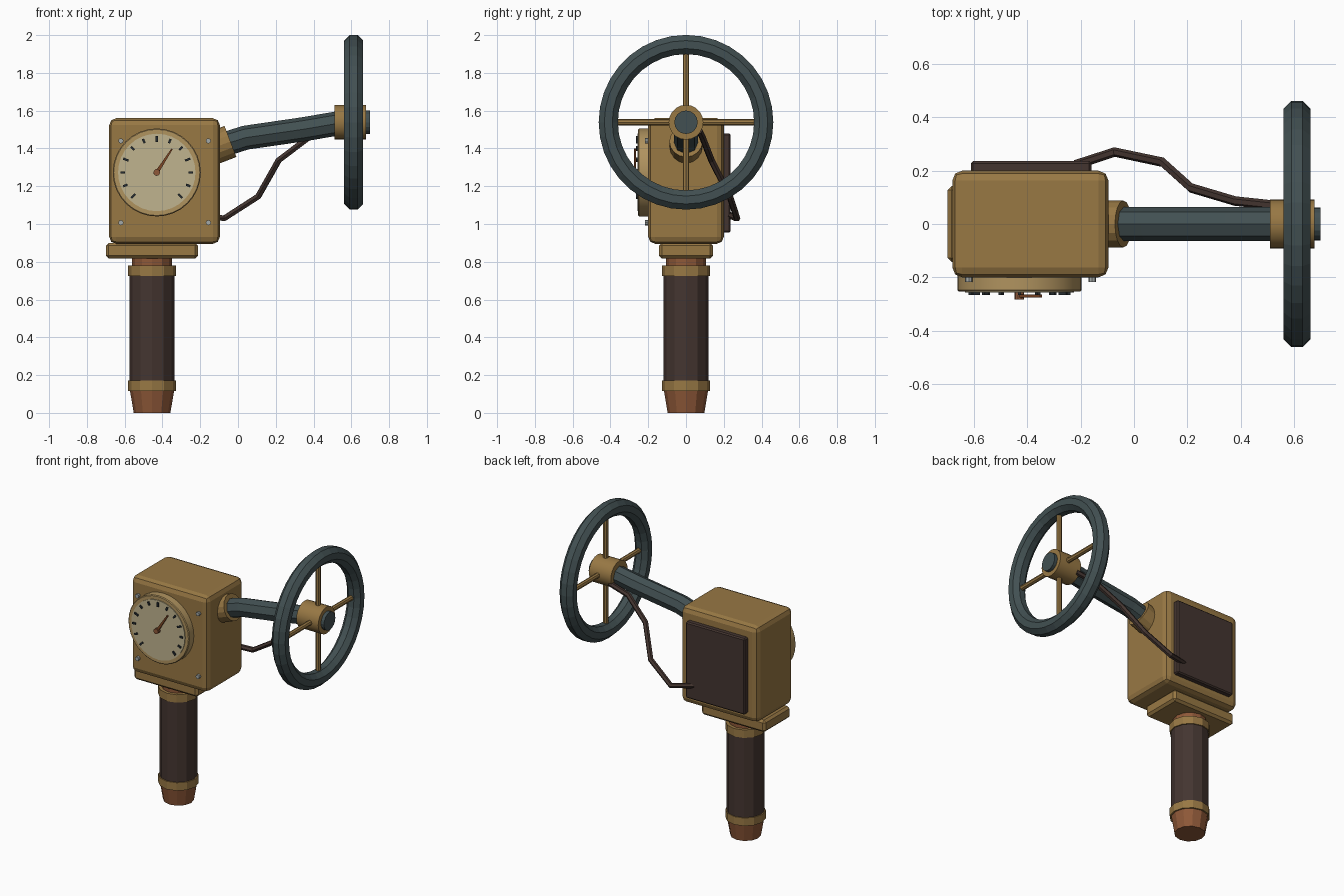
import bpy, bmesh, math
from mathutils import Vector, Matrix

if "Cube" in bpy.data.objects:
    bpy.data.objects.remove(bpy.data.objects["Cube"])


def material(name, rgb):
    m = bpy.data.materials.new(name)
    m.diffuse_color = (*rgb, 1)
    m.use_nodes = True
    m.node_tree.nodes["Principled BSDF"].inputs["Base Color"].default_value = m.diffuse_color
    return m


def srgb(r, g, b):
    return [((c / 255 + 0.055) / 1.055) ** 2.4 for c in (r, g, b)]


BRASS = material("brass", srgb(152, 120, 68))
PALE_BRASS = material("pale_brass", srgb(176, 147, 95))
IVORY = material("ivory", srgb(192, 180, 143))
STEEL = material("dark_steel", srgb(66, 80, 82))
LEATHER = material("dark_leather", srgb(68, 53, 48))
COPPER = material("copper", srgb(142, 88, 56))
SILVER = material("silver", srgb(165, 170, 168))
INK = material("ink", srgb(38, 45, 50))
RUST = material("needle_brown", srgb(125, 70, 36))


def finish(name, bm, mat, smooth=False):
    bmesh.ops.recalc_face_normals(bm, faces=bm.faces)
    mesh = bpy.data.meshes.new(name)
    bm.to_mesh(mesh)
    bm.free()
    mesh.materials.append(mat)
    ob = bpy.data.objects.new(name, mesh)
    bpy.context.collection.objects.link(ob)
    if smooth:
        bpy.ops.object.select_all(action='DESELECT')
        bpy.context.view_layer.objects.active = ob
        ob.select_set(True)
        bpy.ops.object.shade_smooth_by_angle(angle=math.radians(28))
    return ob


def lathe(name, profile, base, axis, mat, segs=12, closed=False, smooth=False):
    """Turn (radius, height) points about an axis that starts at base."""
    bm = bmesh.new()
    rings = []
    for r, h in profile:
        rings.append([bm.verts.new((r * math.cos(math.tau * i / segs),
                                    r * math.sin(math.tau * i / segs), h))
                      for i in range(segs)])
    pairs = list(zip(rings, rings[1:]))
    if closed:
        pairs.append((rings[-1], rings[0]))
    else:
        bm.faces.new(rings[0])
        bm.faces.new(rings[-1])
    for a, b in pairs:
        for i in range(segs):
            j = (i + 1) % segs
            bm.faces.new((a[i], a[j], b[j], b[i]))
    turn = Vector((0, 0, 1)).rotation_difference(Vector(axis)).to_matrix().to_4x4()
    bm.transform(Matrix.Translation(base) @ turn)
    return finish(name, bm, mat, smooth)


def box(name, lo, hi, mat, bevel=0.0, segs=2):
    lo, hi = Vector(lo), Vector(hi)
    bm = bmesh.new()
    bmesh.ops.create_cube(bm, size=1)
    bm.transform(Matrix.Translation((lo + hi) / 2) @ Matrix.Diagonal((*(hi - lo), 1)))
    if bevel:
        bmesh.ops.bevel(bm, geom=bm.edges[:], offset=bevel, segments=segs,
                        profile=0.5, affect='EDGES')
    return finish(name, bm, mat)


def tube(name, points, radius, mat, res):
    cu = bpy.data.curves.new(name, 'CURVE')
    cu.dimensions = '3D'
    cu.bevel_depth = radius
    cu.bevel_resolution = res
    cu.use_fill_caps = True
    sp = cu.splines.new('POLY')
    sp.points.add(len(points) - 1)
    for p, co in zip(sp.points, points):
        p.co = (*co, 1)
    sp.use_smooth = False
    cu.materials.append(mat)
    ob = bpy.data.objects.new(name, cu)
    bpy.context.collection.objects.link(ob)
    return ob


UP, RIGHT, FRONT = (0, 0, 1), (1, 0, 0), (0, -1, 0)

# Handle: copper tip, leather grip, brass collars, copper neck
GX = -0.455
lathe("handle_tip", [(0.097, 0), (0.117, 0.118)], (GX, 0, 0), UP, COPPER)
lathe("handle_grip", [(0.12, 0.12), (0.12, 0.78)], (GX, 0, 0), UP, LEATHER)
for name, z in (("lower_collar", 0.117), ("upper_collar", 0.725)):
    lathe(name, [(0.127, 0), (0.127, 0.055)], (GX, 0, z), UP, BRASS)
lathe("handle_neck", [(0.105, 0.77), (0.105, 0.83)], (GX, 0, 0), UP, COPPER)

# Housing with base plate and back cover
box("base_plate", (-0.70, -0.142, 0.817), (-0.213, 0.142, 0.9), BRASS, 0.015, 1)
box("housing", (-0.682, -0.2, 0.895), (-0.096, 0.2, 1.56), BRASS, 0.037, 2)
box("back_cover", (-0.612, 0.19, 0.955), (-0.16, 0.236, 1.48), LEATHER, 0.008, 1)

# Dial: bezel, face, ticks, needle, pin
DX, DZ = -0.43, 1.273
lathe("dial_bezel", [(0.233, 0), (0.233, 0.055), (0.228, 0.06)],
      (DX, -0.193, DZ), FRONT, PALE_BRASS, 32, smooth=True)
lathe("dial_face", [(0.205, 0), (0.205, 0.008)], (DX, -0.25, DZ), FRONT, IVORY, 32, smooth=True)


def dial_strip(name, angle, r0, r1, w0, w1, y0, y1, mat):
    """Flat strip along a dial radius, angle clockwise from the top."""
    bm = bmesh.new()
    outline = ((-w0, r0), (w0, r0), (w1, r1), (-w1, r1))
    back = [bm.verts.new((x, y0, z)) for x, z in outline]
    front = [bm.verts.new((x, y1, z)) for x, z in outline]
    bm.faces.new(back)
    bm.faces.new(front)
    for i in range(4):
        j = (i + 1) % 4
        bm.faces.new((back[i], back[j], front[j], front[i]))
    bm.transform(Matrix.Translation((DX, 0, DZ)) @ Matrix.Rotation(angle, 4, 'Y'))
    finish(name, bm, mat)


for i in range(13):
    long = 0.006 if i % 3 == 0 else 0
    dial_strip("dial_tick", math.radians(-135 + 22.5 * i), 0.168 - long, 0.192,
               0.006, 0.006, -0.256, -0.266, INK)
dial_strip("needle", math.radians(33), -0.015, 0.148, 0.010, 0.004, -0.264, -0.275, RUST)
lathe("needle_pin", [(0.018, 0), (0.018, 0.028)], (DX, -0.255, DZ), FRONT, COPPER, 10)

# Corner screws
for x in (-0.62, -0.157):
    for z in (1.007, 1.44):
        lathe("corner_screw", [(0.014, 0), (0.014, 0.025)], (x, -0.193, z), FRONT, SILVER, 8)

# Tilted socket and bent arm
tilt = Vector((math.cos(math.radians(21)), 0, math.sin(math.radians(21))))
end = Vector((-0.04, 0, 1.437))
lathe("arm_socket", [(0.088, -0.14), (0.088, 0)], end, tilt, BRASS, 16)
tube("arm", [end - tilt * 0.08, (0.04, 0, 1.457), (0.35, 0, 1.502), (0.56, 0, 1.538)],
     0.064, STEEL, 2)

# Hand wheel: hub, end cap, spokes, rim
WX, WZ = 0.612, 1.5385
lathe("wheel_hub", [(0.092, 0.51), (0.092, 0.677)], (0, 0, WZ), RIGHT, BRASS, 20, smooth=True)
lathe("hub_cap", [(0.062, 0.66), (0.062, 0.70)], (0, 0, WZ), RIGHT, STEEL, 16)
for i in range(4):
    a = math.pi / 2 * i
    lathe("wheel_spoke", [(0.017, 0.06), (0.017, 0.39)], (WX, 0, WZ),
          (0, math.cos(a), math.sin(a)), BRASS, 8)
rim = [(0.4115 + 0.055 * math.cos(math.pi / 8 + math.pi / 4 * i),
        0.055 * math.sin(math.pi / 8 + math.pi / 4 * i)) for i in range(8)]
lathe("wheel_rim", rim, (WX, 0, WZ), RIGHT, STEEL, 36, closed=True)

# Cable from the back cover to the hub
tube("cable", [(-0.22, 0.222, 1.05), (-0.073, 0.27, 1.03), (0.107, 0.232, 1.146),
               (0.215, 0.135, 1.337), (0.38, 0.086, 1.462), (0.53, 0.07, 1.495)],
     0.018, LEATHER, 1)
